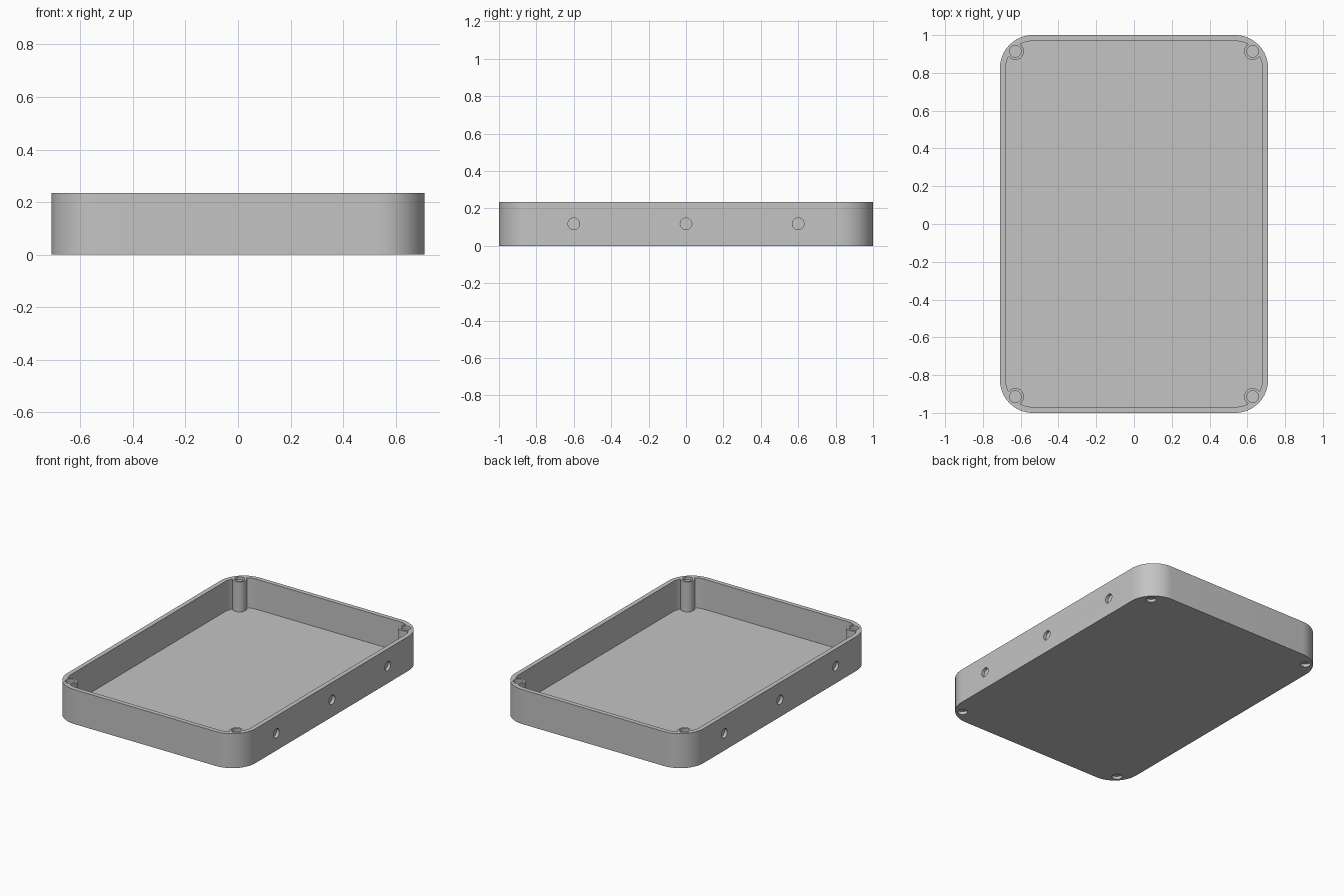
import bpy
import bmesh
from math import cos, sin, pi, radians
from mathutils import Matrix

cube = bpy.data.objects.get("Cube")
if cube:
    bpy.data.objects.remove(cube, do_unlink=True)

HALF_X, HALF_Y, HEIGHT = 0.71, 1.0, 0.235
WALL, FLOOR, CORNER = 0.031, 0.03, 0.175
BOSS_X, BOSS_Y, BOSS_R = 0.628, 0.914, 0.045
HOLE_R, HOLE_DEPTH = 0.031, 0.02

grey = bpy.data.materials.new("grey plastic")
grey.use_nodes = True
colour = (0.55, 0.55, 0.55, 1)
grey.diffuse_color = colour
grey.node_tree.nodes["Principled BSDF"].inputs["Base Color"].default_value = colour


def make_object(name, bm):
    bmesh.ops.recalc_face_normals(bm, faces=bm.faces)
    mesh = bpy.data.meshes.new(name)
    bm.to_mesh(mesh)
    bm.free()
    mesh.materials.append(grey)
    obj = bpy.data.objects.new(name, mesh)
    bpy.context.collection.objects.link(obj)
    return obj


def rounded_block(name, hx, hy, r, z0, z1, steps=16):
    bm = bmesh.new()
    ring = []
    corners = [(1, 1), (-1, 1), (-1, -1), (1, -1)]
    for quarter, (sx, sy) in enumerate(corners):
        for i in range(steps + 1):
            a = (quarter + i / steps) * pi / 2
            ring.append(bm.verts.new((sx * (hx - r) + r * cos(a),
                                      sy * (hy - r) + r * sin(a), z0)))
    base = bm.faces.new(ring)
    top = bmesh.ops.extrude_face_region(bm, geom=[base])["geom"]
    verts = [v for v in top if isinstance(v, bmesh.types.BMVert)]
    bmesh.ops.translate(bm, verts=verts, vec=(0, 0, z1 - z0))
    return make_object(name, bm)


def add_cylinder(bm, centre, r, length, turn=None):
    matrix = Matrix.Translation(centre) @ (turn or Matrix())
    bmesh.ops.create_cone(bm, cap_ends=True, segments=32, radius1=r,
                          radius2=r, depth=length, matrix=matrix)


def combine(target, other, operation):
    mod = target.modifiers.new(operation.lower(), 'BOOLEAN')
    mod.operation = operation
    mod.solver = 'EXACT'
    mod.object = other
    bpy.context.view_layer.objects.active = target
    bpy.ops.object.modifier_apply(modifier=mod.name)
    bpy.data.objects.remove(other, do_unlink=True)


# Hollow tray with rounded corners
tray = rounded_block("tray", HALF_X, HALF_Y, CORNER, 0, HEIGHT)
pocket = rounded_block("pocket_cutter", HALF_X - WALL, HALF_Y - WALL,
                       CORNER - WALL, FLOOR, HEIGHT + 0.1)
combine(tray, pocket, 'DIFFERENCE')

# Round posts in the corners
posts = bmesh.new()
spots = [(sx * BOSS_X, sy * BOSS_Y) for sx in (-1, 1) for sy in (-1, 1)]
for x, y in spots:
    z0 = FLOOR / 2
    add_cylinder(posts, (x, y, (z0 + HEIGHT) / 2), BOSS_R, HEIGHT - z0)
combine(tray, make_object("corner_posts", posts), 'UNION')

# Shallow round sockets: post tops, underside corners and long sides
sockets = bmesh.new()
for x, y in spots:
    for z in (0, HEIGHT):
        add_cylinder(sockets, (x, y, z), HOLE_R, 2 * HOLE_DEPTH)
sideways = Matrix.Rotation(pi / 2, 4, 'Y')
for sx in (-1, 1):
    for y in (-0.6, 0, 0.6):
        add_cylinder(sockets, (sx * HALF_X, y, HEIGHT / 2), HOLE_R,
                     2 * HOLE_DEPTH, sideways)
combine(tray, make_object("socket_cutters", sockets), 'DIFFERENCE')

# Smooth curves with crisp edges
bpy.ops.object.select_all(action='DESELECT')
tray.select_set(True)
bpy.context.view_layer.objects.active = tray
bpy.ops.object.shade_smooth_by_angle(angle=radians(30))
